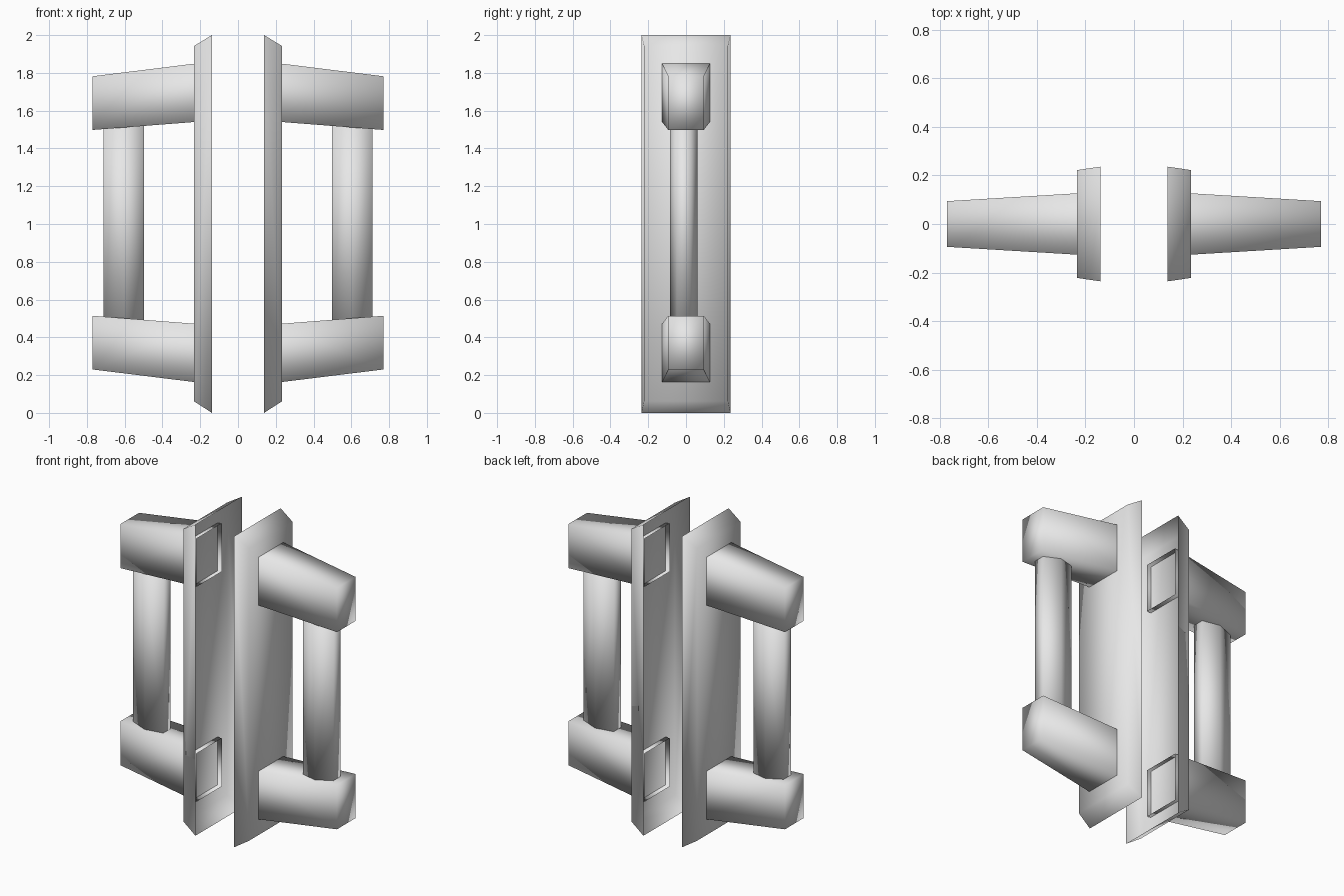
import bpy
import bmesh
from math import sin, cos, tau

cube = bpy.data.objects.get("Cube")
if cube:
    bpy.data.objects.remove(cube, do_unlink=True)

grey = bpy.data.materials.new("plain_grey")
grey.use_nodes = True
grey.diffuse_color = (0.8, 0.8, 0.8, 1)
grey.node_tree.nodes["Principled BSDF"].inputs["Base Color"].default_value = grey.diffuse_color


def loft(name, side, rings, caps):
    """Join two rings of points with faces, cap the chosen ends, shade smooth."""
    bm = bmesh.new()
    first, last = [[bm.verts.new((side * x, y, z)) for x, y, z in ring] for ring in rings]
    n = len(first)
    for i in range(n):
        j = (i + 1) % n
        bm.faces.new((first[i], first[j], last[j], last[i]))
    if "first" in caps:
        bm.faces.new(first[::-1])
    if "last" in caps:
        bm.faces.new(last)
    if side < 0:
        bmesh.ops.reverse_faces(bm, faces=bm.faces)
    for face in bm.faces:
        face.smooth = True
    mesh = bpy.data.meshes.new(name)
    bm.to_mesh(mesh)
    bm.free()
    mesh.materials.append(grey)
    obj = bpy.data.objects.new(name, mesh)
    bpy.context.collection.objects.link(obj)


def rect(x, half_y, low, high):
    return [(x, -half_y, low), (x, half_y, low), (x, half_y, high), (x, -half_y, high)]


def hexagon(z):
    return [(0.605 + 0.124 * sin(-i * tau / 6), -0.012 + 0.073 * cos(i * tau / 6), z)
            for i in range(6)]


for word, side in (("left", 1), ("right", -1)):
    # Mounting plate: a shallow tapered tray, open towards the middle
    loft(word + "_plate", side,
         (rect(0.138, 0.236, 0, 2), rect(0.234, 0.222, 0.062, 1.942)), "last")
    # Arms: tapered tubes, closed at the outer end, open inside the plate
    loft(word + "_upper_arm", side,
         (rect(0.205, 0.128, 1.542, 1.852), rect(0.77, 0.094, 1.498, 1.782)), "last")
    loft(word + "_lower_arm", side,
         (rect(0.205, 0.128, 0.16, 0.47), rect(0.77, 0.094, 0.23, 0.514)), "last")
    # Grip: flattened six-sided bar between the arms
    loft(word + "_grip", side, (hexagon(0.47), hexagon(1.54)), ("first", "last"))
